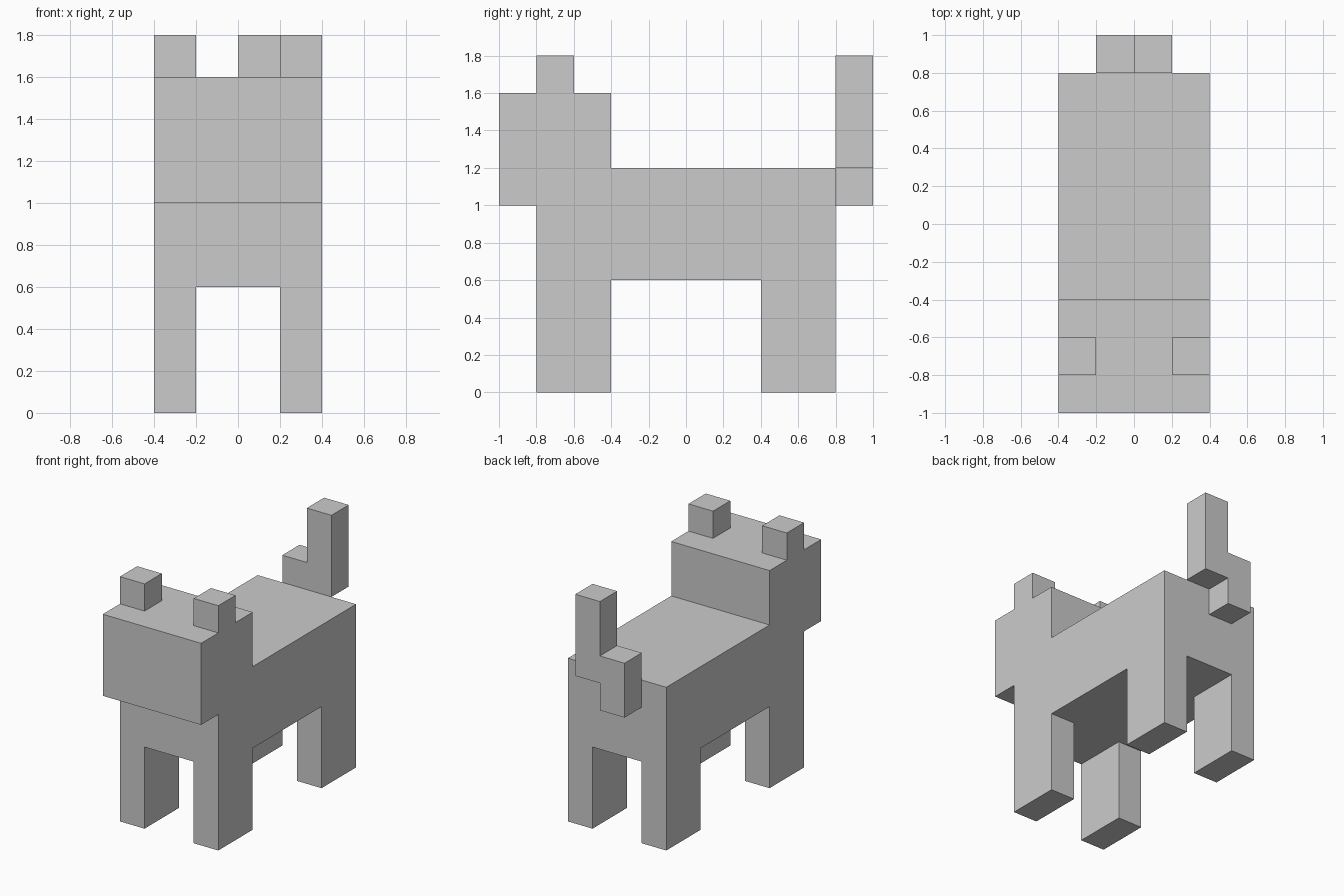
import bpy, bmesh
from mathutils import Vector

if "Cube" in bpy.data.objects:
    bpy.data.objects.remove(bpy.data.objects["Cube"])


def extrude_part(name, profile, depth):
    """Extrude a closed outline of 3D points along the depth vector."""
    bm = bmesh.new()
    face = bm.faces.new([bm.verts.new(p) for p in profile])
    result = bmesh.ops.extrude_face_region(bm, geom=[face], use_keep_orig=True)
    moved = [g for g in result["geom"] if isinstance(g, bmesh.types.BMVert)]
    bmesh.ops.translate(bm, verts=moved, vec=Vector(depth))
    bmesh.ops.recalc_face_normals(bm, faces=bm.faces)
    mesh = bpy.data.meshes.new(name)
    bm.to_mesh(mesh)
    bm.free()
    obj = bpy.data.objects.new(name, mesh)
    bpy.context.collection.objects.link(obj)
    return obj


def box(name, x, y, z):
    """Box between the given (min, max) ranges."""
    base = [(x[0], y[0], z[0]), (x[1], y[0], z[0]),
            (x[1], y[1], z[0]), (x[0], y[1], z[0])]
    return extrude_part(name, base, (0, 0, z[1] - z[0]))


# Body
box("body", (-0.4, 0.4), (-0.8, 0.8), (0.6, 1.2))

# Head: overhangs the chest and sits on the back
head_outline = [(-1.0, 1.0), (-0.8, 1.0), (-0.8, 1.2),
                (-0.4, 1.2), (-0.4, 1.6), (-1.0, 1.6)]
extrude_part("head", [(-0.4, y, z) for y, z in head_outline], (0.8, 0, 0))

# Legs and ears, one of each per side
for side, x in (("left", (-0.4, -0.2)), ("right", (0.2, 0.4))):
    box(f"front_leg_{side}", x, (-0.8, -0.4), (0.0, 0.6))
    box(f"back_leg_{side}", x, (0.4, 0.8), (0.0, 0.6))
    box(f"ear_{side}", x, (-0.8, -0.6), (1.6, 1.8))

# Tail: short base block stepping up to a tall tip
tail_outline = [(-0.2, 1.0), (0.0, 1.0), (0.0, 1.2), (0.2, 1.2),
                (0.2, 1.8), (0.0, 1.8), (0.0, 1.4), (-0.2, 1.4)]
extrude_part("tail", [(x, 0.8, z) for x, z in tail_outline], (0, 0.2, 0))
